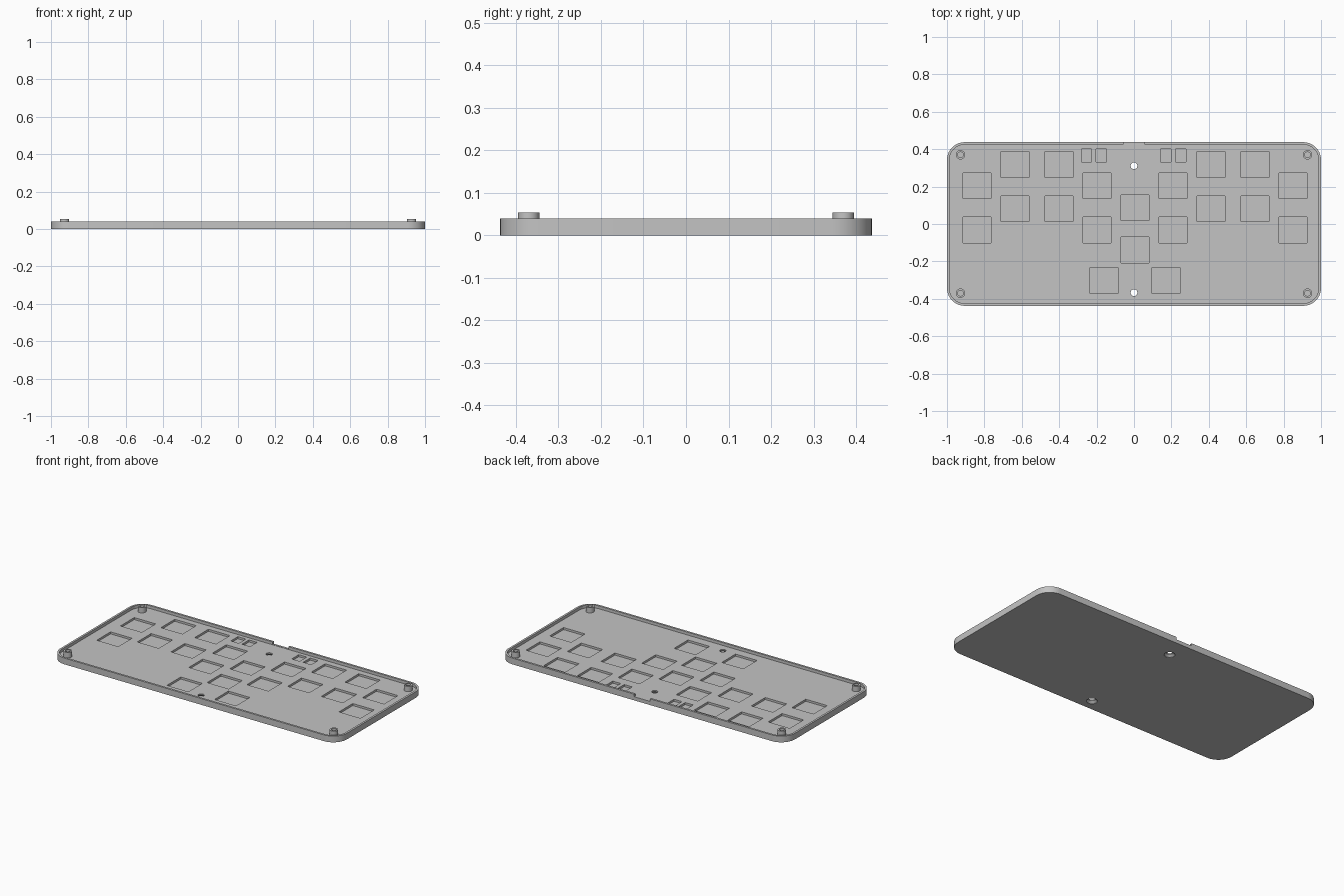
import bpy, bmesh, math
from mathutils import Matrix

cube = bpy.data.objects.get("Cube")
if cube:
    bpy.data.objects.remove(cube, do_unlink=True)

HALF_X, HALF_Y, RADIUS = 1.0, 0.4375, 0.095
WALL, RIM_Z, FLOOR_Z, POCKET_Z, BOSS_Z = 0.013, 0.039, 0.021, 0.008, 0.054

grey = bpy.data.materials.new("case grey")
grey.use_nodes = True
grey.diffuse_color = (0.55, 0.55, 0.55, 1)
grey.node_tree.nodes["Principled BSDF"].inputs["Base Color"].default_value = (0.55, 0.55, 0.55, 1)


def make_object(name, bm):
    bmesh.ops.recalc_face_normals(bm, faces=bm.faces)
    mesh = bpy.data.meshes.new(name)
    bm.to_mesh(mesh)
    bm.free()
    mesh.materials.append(grey)
    obj = bpy.data.objects.new(name, mesh)
    bpy.context.collection.objects.link(obj)
    return obj


def rounded_slab(name, hx, hy, r, z0, z1, steps=10):
    bm = bmesh.new()
    verts = []
    for quarter, (sx, sy) in enumerate([(1, 1), (-1, 1), (-1, -1), (1, -1)]):
        for i in range(steps + 1):
            a = math.pi / 2 * (quarter + i / steps)
            verts.append(bm.verts.new((sx * (hx - r) + r * math.cos(a),
                                       sy * (hy - r) + r * math.sin(a), z0)))
    face = bm.faces.new(verts)
    new = bmesh.ops.extrude_face_region(bm, geom=[face])["geom"]
    bmesh.ops.translate(bm, vec=(0, 0, z1 - z0),
                        verts=[v for v in new if isinstance(v, bmesh.types.BMVert)])
    return make_object(name, bm)


def add_box(bm, x, y, z0, z1, sx, sy):
    place = Matrix.Translation((x, y, (z0 + z1) / 2)) @ Matrix.Diagonal((sx, sy, z1 - z0, 1))
    bmesh.ops.create_cube(bm, size=1, matrix=place)


def add_lathe(bm, x, y, profile, closed, sides=32):
    """Spin (radius, z) points round a vertical axis at x, y."""
    rings = [[bm.verts.new((x + r * math.cos(2 * math.pi * i / sides),
                            y + r * math.sin(2 * math.pi * i / sides), z))
              for i in range(sides)] for r, z in profile]
    pairs = list(zip(rings, rings[1:]))
    if closed:
        pairs.append((rings[-1], rings[0]))
    else:
        bm.faces.new(rings[0])
        bm.faces.new(rings[-1])
    for a, b in pairs:
        for i in range(sides):
            j = (i + 1) % sides
            bm.faces.new((a[i], a[j], b[j], b[i]))


def cut(target, cutter):
    cutter.hide_render = True
    mod = target.modifiers.new("cut", 'BOOLEAN')
    mod.operation = 'DIFFERENCE'
    mod.solver = 'EXACT'
    mod.object = cutter
    bpy.context.view_layer.objects.active = target
    bpy.ops.object.modifier_apply(modifier=mod.name)
    bpy.data.objects.remove(cutter, do_unlink=True)


def shade(obj):
    bpy.ops.object.select_all(action='DESELECT')
    obj.select_set(True)
    bpy.context.view_layer.objects.active = obj
    bpy.ops.object.shade_smooth_by_angle(angle=math.radians(30))


# Tray with a thin raised rim
tray = rounded_slab("case_tray", HALF_X, HALF_Y, RADIUS, 0, RIM_Z)
cut(tray, rounded_slab("cavity_cutter", HALF_X - WALL, HALF_Y - WALL,
                       RADIUS - WALL, FLOOR_Z, RIM_Z + 0.05))

# Key pockets, mirrored about the key layout's centre line
CENTRE = 0.005
columns = [(0.642, (0.318, 0.082)), (0.407, (0.318, 0.082)),
           (0.845, (0.204, -0.032)), (0.203, (0.204, -0.032)), (0.166, (-0.302,))]
bm = bmesh.new()
for dx, rows in columns:
    for side in (-1, 1):
        for y in rows:
            add_box(bm, CENTRE + side * dx, y, POCKET_Z, 0.06, 0.15, 0.138)
for y in (0.087, -0.139):
    add_box(bm, CENTRE, y, POCKET_Z, 0.06, 0.15, 0.138)
# Small pockets along the back
for x in (-0.254, -0.176, 0.171, 0.251):
    add_box(bm, x, 0.366, POCKET_Z, 0.06, 0.056, 0.07)
cut(tray, make_object("pocket_cutter", bm))

# Countersunk screw holes through the floor, and the notch in the back rim
bm = bmesh.new()
for y in (0.311, -0.367):
    add_lathe(bm, 0, y, [(0.031, -0.01), (0.031, 0.002), (0.018, 0.013), (0.018, 0.06)], False)
add_box(bm, 0, HALF_Y, 0.023, 0.06, 0.11, 0.06)
cut(tray, make_object("hole_cutter", bm))
shade(tray)

# Hollow corner posts
for x, side in ((0.928, "left"), (-0.928, "right")):
    for y, end in ((-0.37, "front"), (0.37, "back")):
        bm = bmesh.new()
        add_lathe(bm, x, y, [(0.025, FLOOR_Z - 0.002), (0.025, BOSS_Z),
                             (0.015, BOSS_Z), (0.015, FLOOR_Z - 0.002)], True)
        shade(make_object(f"{end}_{side}_post", bm))
